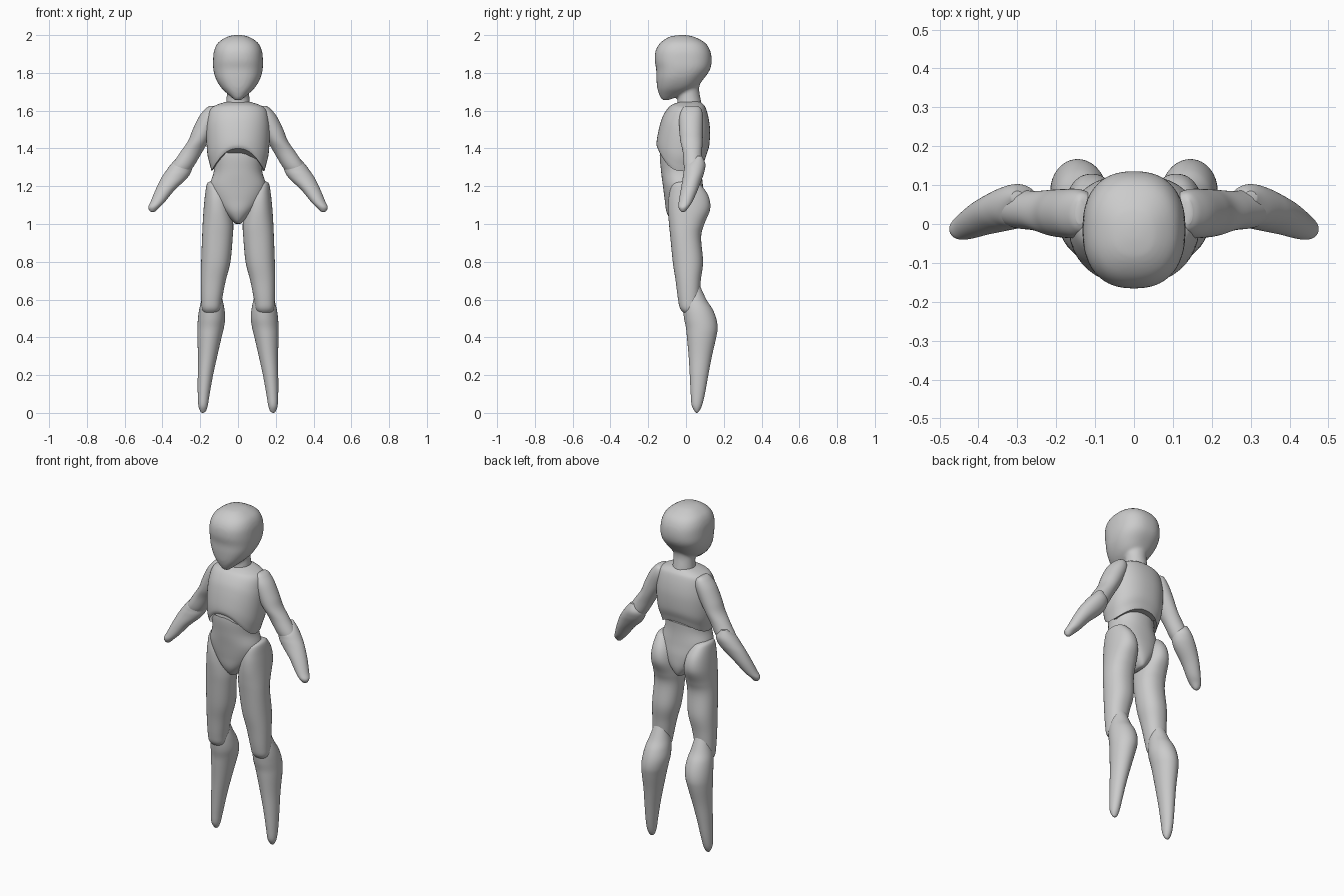
import bpy, bmesh, math

SEG, STEPS = 48, 6


def catmull(rows):
    """Smoothly resample a list of section rows."""
    out = []
    for i in range(len(rows) - 1):
        a, b, c, d = (rows[max(i - 1, 0)], rows[i], rows[i + 1],
                      rows[min(i + 2, len(rows) - 1)])
        for k in range(STEPS):
            t = k / STEPS
            out.append([0.5 * (2 * q + (r - p) * t + (2 * p - 5 * q + 4 * r - s) * t * t
                               + (3 * q - p - 3 * r + s) * t ** 3)
                        for p, q, r, s in zip(a, b, c, d)])
    return out + [list(rows[-1])]


def loft(bm, rows, power=2.0, warp=None):
    """Skin horizontal super-ellipse sections given as (z, x0, x1, y0, y1)."""
    rings = []
    for z, x0, x1, y0, y1 in catmull(rows):
        ring = []
        for k in range(SEG):
            a = 2 * math.pi * k / SEG
            c, s = math.cos(a), math.sin(a)
            x = (x0 + x1) / 2 + (x1 - x0) / 2 * math.copysign(abs(c) ** (2 / power), c)
            y = (y0 + y1) / 2 + (y1 - y0) / 2 * math.copysign(abs(s) ** (2 / power), s)
            ring.append(bm.verts.new((x, y, warp(z, s) if warp else z)))
        rings.append(ring)
    for r0, r1 in zip(rings, rings[1:]):
        for k in range(SEG):
            n = (k + 1) % SEG
            bm.faces.new((r0[k], r0[n], r1[n], r1[k]))
    bm.faces.new(rings[0])
    bm.faces.new(rings[-1])


def part(name, *lofts, mirror=False, warp=None):
    bm = bmesh.new()
    for rows, power in lofts:
        loft(bm, rows, power, warp)
    bmesh.ops.recalc_face_normals(bm, faces=bm.faces)
    me = bpy.data.meshes.new(name)
    bm.to_mesh(me)
    bm.free()
    for p in me.polygons:
        p.use_smooth = True
    me.set_sharp_from_angle(angle=math.radians(50))
    ob = bpy.data.objects.new(name, me)
    bpy.context.collection.objects.link(ob)
    if mirror:
        ob.modifiers.new("mirror", 'MIRROR').use_axis[0] = True
    return ob


def sym(rows):
    """Sections (z, half width, y0, y1) centred on x = 0."""
    return [(z, -w, w, a, b) for z, w, a, b in rows]


# Head blended into the neck
skull = sym([(2.0, .02, -.04, 0), (1.99, .06, -.09, .045), (1.96, .105, -.135, .1),
             (1.92, .126, -.16, .127), (1.87, .132, -.166, .136), (1.82, .131, -.158, .128),
             (1.77, .118, -.157, .095), (1.72, .088, -.152, .05), (1.68, .045, -.14, -.03),
             (1.655, .015, -.125, -.095)])
neck = sym([(1.8, .07, -.03, .09), (1.72, .06, -.035, .07),
            (1.65, .062, -.045, .08), (1.59, .07, -.05, .09)])
head = part("head", (skull, 2.4), (neck, 2.0))
rm = head.modifiers.new("blend", 'REMESH')
rm.mode, rm.voxel_size, rm.use_smooth_shade = 'VOXEL', .008, True
sm = head.modifiers.new("soften", 'SMOOTH')
sm.factor, sm.iterations = .5, 8


# Rib cage with an arched lower rim
def rib_arch(z, s):
    rim = 1.28 + (.12 if s < 0 else .06) * s * s
    return 1.65 - (1.65 - z) * (1.65 - rim) / .37


part("chest", (sym([(1.65, .05, -.02, .07), (1.632, .11, -.06, .09), (1.605, .15, -.09, .105),
                    (1.54, .165, -.12, .12), (1.465, .168, -.138, .127),
                    (1.37, .162, -.152, .123), (1.31, .148, -.156, .108),
                    (1.28, .14, -.15, .1)]), 2.3), warp=rib_arch)

# Belly and pelvis
part("abdomen", (sym([(1.46, .11, -.11, .08), (1.38, .13, -.138, .085), (1.28, .128, -.132, .083),
                      (1.2, .15, -.122, .09), (1.13, .132, -.113, .1), (1.06, .078, -.102, .1),
                      (1.01, .025, -.07, .08), (1.0, .01, -.02, .04)]), 2.2))

# Legs
part("thighs", ([(1.225, .11, .15, -.03, .04), (1.21, .08, .165, -.07, .075),
                 (1.15, .05, .175, -.09, .118), (1.08, .035, .182, -.095, .128),
                 (1.0, .025, .187, -.09, .097), (.93, .028, .19, -.083, .08),
                 (.8, .04, .195, -.07, .09), (.7, .065, .197, -.055, .078),
                 (.6, .085, .195, -.042, .07), (.55, .095, .19, -.03, .06),
                 (.52, .115, .17, 0, .04)], 2.2), mirror=True)
part("shins", ([(.67, .1, .17, .02, .075), (.6, .082, .192, -.01, .108),
                (.55, .072, .205, -.015, .14), (.5, .068, .212, -.01, .16),
                (.45, .075, .215, 0, .167), (.4, .087, .215, .005, .16),
                (.3, .11, .212, .014, .137), (.2, .132, .213, .02, .118),
                (.1, .15, .213, .025, .1), (.04, .16, .21, .03, .085),
                (.01, .17, .2, .045, .07), (0, .183, .19, .055, .06)], 2.0), mirror=True)

# Arms
part("upper_arms", ([(1.625, .13, .15, 0, .06), (1.61, .1, .172, -.02, .08),
                     (1.57, .09, .205, -.035, .09), (1.5, .12, .24, -.035, .09),
                     (1.44, .155, .264, -.03, .088), (1.38, .19, .305, -.017, .085),
                     (1.3, .238, .355, -.01, .085), (1.25, .28, .36, .01, .065)], 2.0),
     mirror=True)
part("forearms", ([(1.36, .285, .315, .055, .085), (1.32, .245, .352, 0, .102),
                   (1.28, .247, .382, -.012, .098), (1.24, .272, .408, -.018, .085),
                   (1.18, .335, .437, -.028, .062), (1.12, .385, .462, -.038, .035),
                   (1.09, .415, .475, -.04, .015), (1.07, .435, .468, -.03, 0),
                   (1.063, .445, .458, -.02, -.01)], 2.0), mirror=True)
